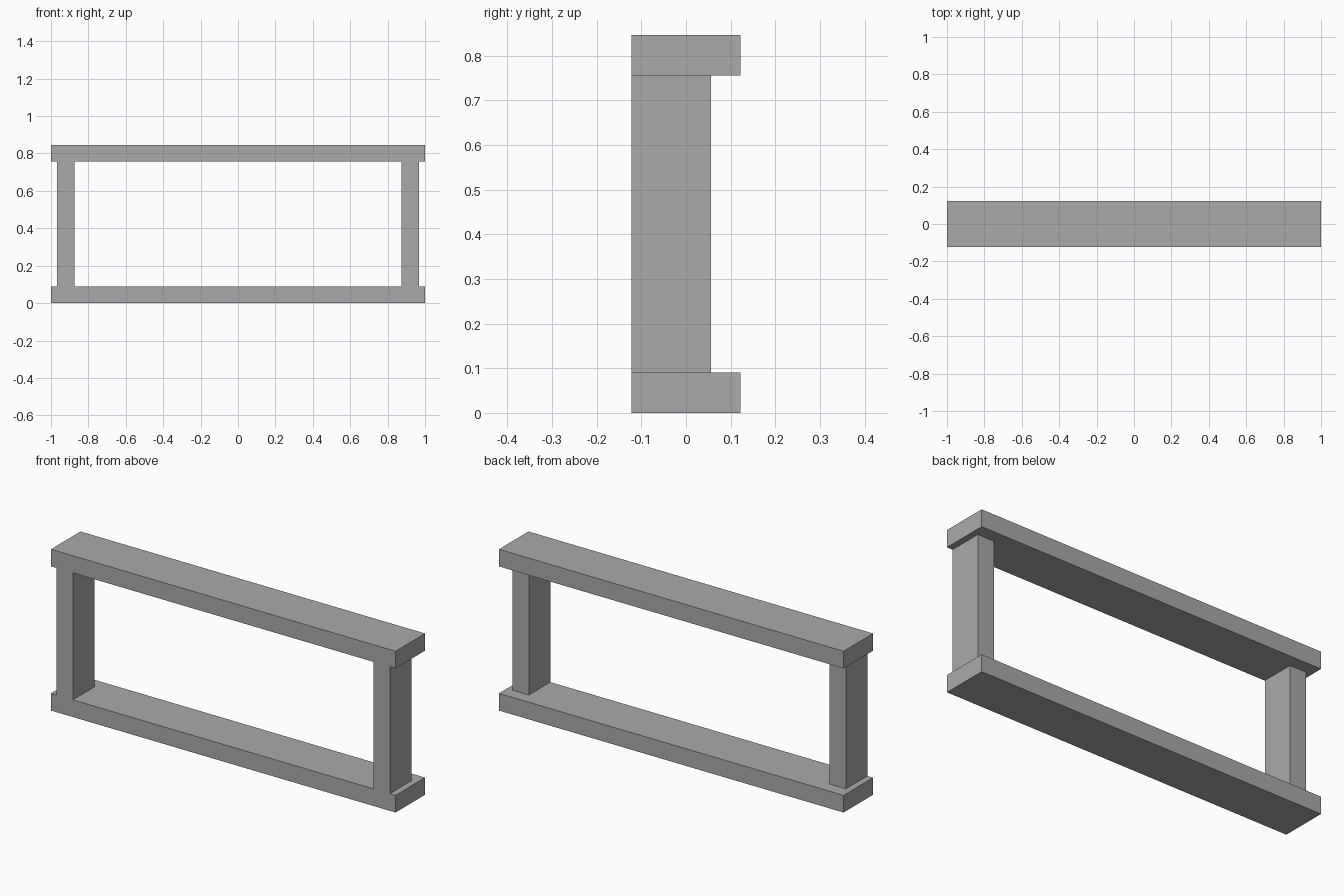
import bpy

cube = bpy.data.objects.get("Cube")
if cube:
    bpy.data.objects.remove(cube, do_unlink=True)

GREY = (0.4, 0.4, 0.4, 1)
grey = bpy.data.materials.new("plain_grey")
grey.use_nodes = True
grey.diffuse_color = GREY
grey.node_tree.nodes["Principled BSDF"].inputs["Base Color"].default_value = GREY

HEIGHT, BAR, FRONT, BACK = 0.846, 0.09, -0.122, 0.122


def box(name, low, high):
    """Add a box spanning two opposite corners."""
    centre = [(a + b) / 2 for a, b in zip(low, high)]
    bpy.ops.mesh.primitive_cube_add(size=1, location=centre)
    obj = bpy.context.object
    obj.name = name
    obj.scale = [b - a for a, b in zip(low, high)]
    bpy.ops.object.transform_apply(location=False, rotation=False, scale=True)
    obj.data.materials.append(grey)
    return obj


# Long horizontal rails
box("bottom_rail", (-1, FRONT, 0), (1, BACK, BAR))
box("top_rail", (-1, FRONT, HEIGHT - BAR), (1, BACK, HEIGHT))

# Posts, flush with the front and set in from the ends and back
for name, side in (("left_post", 1), ("right_post", -1)):
    inner, outer = sorted((side * 0.873, side * 0.967))
    box(name, (inner, FRONT, BAR), (outer, 0.056, HEIGHT - BAR))
